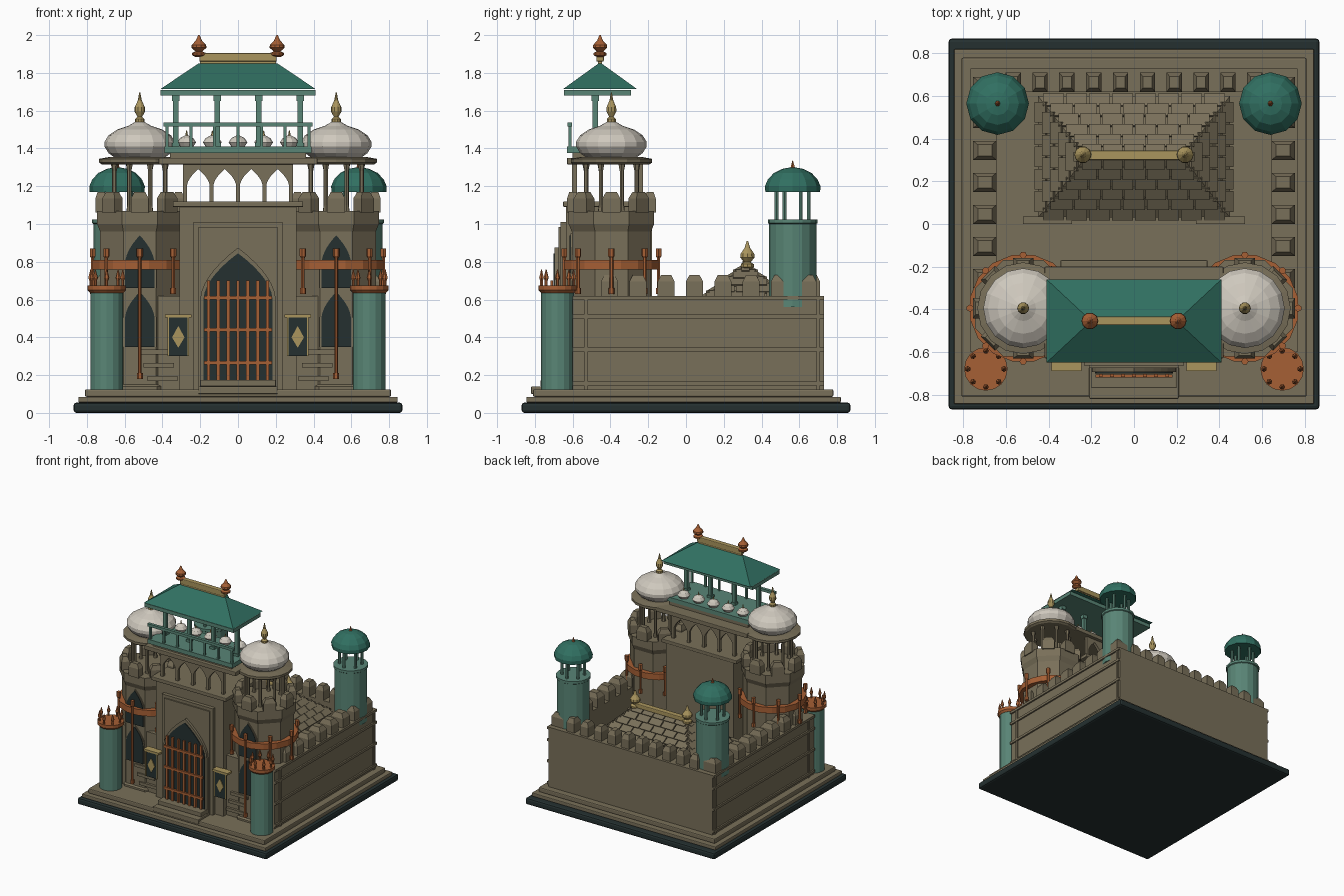
import bpy, bmesh
from math import pi, sin, cos, atan2
from mathutils import Matrix

if "Cube" in bpy.data.objects:
    bpy.data.objects.remove(bpy.data.objects["Cube"], do_unlink=True)


def material(name, r, g, b):
    m = bpy.data.materials.new(name)
    m.use_nodes = True
    m.diffuse_color = (r, g, b, 1)
    bsdf = m.node_tree.nodes["Principled BSDF"]
    bsdf.inputs["Base Color"].default_value = (r, g, b, 1)
    bsdf.inputs["Roughness"].default_value = 0.8
    return m


stone = material("sandstone", .19, .16, .10)
dark = material("dark slate", .018, .03, .03)
teal = material("pale teal", .10, .235, .18)
roof = material("deep teal", .03, .16, .12)
white = material("ivory", .62, .58, .51)
copper = material("copper", .38, .115, .035)
gold = material("old gold", .40, .30, .11)


def finish(name, bm, mat, bevel=0):
    bmesh.ops.recalc_face_normals(bm, faces=bm.faces)
    me = bpy.data.meshes.new(name)
    bm.to_mesh(me)
    bm.free()
    me.materials.append(mat)
    ob = bpy.data.objects.new(name, me)
    bpy.context.collection.objects.link(ob)
    if bevel:
        mod = ob.modifiers.new("bevel", 'BEVEL')
        mod.width, mod.segments = bevel, 2
    return ob


def T(x, y, z):
    return Matrix.Translation((x, y, z))


def R(a, axis='Z'):
    return Matrix.Rotation(a, 4, axis)


# Block standing on its local origin; the top is scaled by tx, ty
def add_block(bm, M, w, d, h, tx=1, ty=1):
    for v in bmesh.ops.create_cube(bm, size=1)["verts"]:
        top = v.co.z > 0
        v.co.x *= w * (tx if top else 1)
        v.co.y *= d * (ty if top else 1)
        v.co.z = h if top else 0
        v.co = M @ v.co


def box(name, mat, x, y, z, bevel=0, tx=1, ty=1):
    bm = bmesh.new()
    M = T((x[0] + x[1]) / 2, (y[0] + y[1]) / 2, z[0])
    add_block(bm, M, x[1] - x[0], y[1] - y[0], z[1] - z[0], tx, ty)
    return finish(name, bm, mat, bevel)


# Merlon with a chamfered cap
def add_merlon(bm, M, w, d, h):
    add_block(bm, M, w, d, h * .68)
    add_block(bm, M @ T(0, 0, h * .68), w, d, h * .32, .6, .6)


# Turned part from (radius, height) pairs
def add_lathe(bm, M, profile, segs=12, phase=0, closed=False):
    rings = [[bm.verts.new(M @ T(r * cos(a), r * sin(a), z).translation)
              for a in [phase + 2 * pi * i / segs for i in range(segs)]] for r, z in profile]
    if closed:
        rings.append(rings[0])
    for a, b in zip(rings, rings[1:]):
        for i in range(segs):
            j = (i + 1) % segs
            bm.faces.new((a[i], a[j], b[j], b[i]))
    if not closed:
        bm.faces.new(rings[0])
        bm.faces.new(rings[-1])


def lathe(name, mat, x, y, profile, segs=12, phase=0, closed=False):
    bm = bmesh.new()
    add_lathe(bm, T(x, y, 0), profile, segs, phase, closed)
    return finish(name, bm, mat)


# Flat outline in x, z pulled along y
def add_prism(bm, pts, y0, y1):
    f = bm.faces.new([bm.verts.new((x, y0, z)) for x, z in pts])
    out = bmesh.ops.extrude_face_region(bm, geom=[f])
    for v in out["geom"]:
        if isinstance(v, bmesh.types.BMVert):
            v.co.y = y1


def pointed(cx, w, zs, z1, n=7):
    half = [(w * (1 - (i / n) ** 1.8), zs + (z1 - zs) * i / n) for i in range(n + 1)]
    return [(cx - x, z) for x, z in half] + [(cx + x, z) for x, z in half[-2::-1]]


def arch_plate(name, mat, cx, w, z0, zs, z1, y0, y1):
    bm = bmesh.new()
    add_prism(bm, [(cx - w, z0)] + pointed(cx, w, zs, z1) + [(cx + w, z0)], y0, y1)
    return finish(name, bm, mat)


def finial(name, mat, x, y, z, h, r):
    shape = [(.5, 0), (.9, .08), (.9, .18), (.45, .25), (1, .42), (.95, .55), (.4, .75), (.1, 1)]
    return lathe(name, mat, x, y, [(r * a, z + h * b) for a, b in shape], 10)


# Stepped base
box("base_slab", dark, (-.87, .87), (-.87, .87), (0, .055), .015)
box("lower_step", stone, (-.845, .845), (-.845, .82), (.055, .085), .006)
box("upper_step", stone, (-.81, .81), (-.81, .78), (.085, .125), .008)
box("gate_step_low", stone, (-.21, .21), (-.82, -.65), (.1, .14), .005)
box("gate_step_high", stone, (-.2, .2), (-.77, -.65), (.14, .175), .005)

# Perimeter walls and battlements
box("back_wall", stone, (-.745, .745), (.62, .73), (.1, .62))
bm = bmesh.new()
for i in range(10):
    add_merlon(bm, T(-.567 + .126 * i, .665, .62), .072, .09, .11)
finish("back_battlement", bm, stone)
for s in (-1, 1):
    xs = sorted((s * .645, s * .755))
    box("side_wall", stone, xs, (-.6, .73), (.1, .62))
    box("front_wall", stone, sorted((s * .25, s * .755)), (-.595, -.5), (.1, .62))
    bm = bmesh.new()
    for i in range(8):
        add_merlon(bm, T(s * .7, -.405 + .15 * i, .62), .11, .09, .11)
    finish("side_battlement", bm, stone)
    bm = bmesh.new()
    for z in (.145, .325, .5, .6):
        add_block(bm, T(s * .755, .065, z), .025, 1.33, .02)
    for y in (-.53, .7):
        add_block(bm, T(s * .755, y, .12), .016, .02, .5)
    finish("side_wall_ribs", bm, stone)
    bm = bmesh.new()
    for i, z in enumerate((.17, .24, .31)):
        add_block(bm, T(s * (.4 + .02 * i), -.6, z), .16, .03, .025)
    finish("stone_courses", bm, stone)

# Courtyard hall with shingled hip roof
box("hall_body", stone, (-.42, .42), (.06, .57), (.12, .57))
box("hall_roof", stone, (-.45, .45), (.03, .6), (.56, .78), 0, .51, .02)
bm = bmesh.new()
for a, e0, e1, l0, l1, n in ((0, .285, 0, .45, .23, 6), (pi, .285, 0, .45, .23, 6),
                             (pi / 2, .45, .23, .285, 0, 6), (-pi / 2, .45, .23, .285, 0, 6)):
    tilt = atan2(.22, e0 - e1)
    for i in range(n):
        t = (i + .5) / n
        half = l0 + (l1 - l0) * t
        count = max(1, round(half / .055))
        w = 2 * half / count
        M = T(0, .315, .56 + .22 * t) @ R(a) @ T(0, e0 + (e1 - e0) * t, 0) @ R(.12 - tilt, 'X')
        for k in range(count):
            add_block(bm, M @ T(-half + w * (k + .5), 0, 0), w * .93, .066, .016)
finish("hall_shingles", bm, stone)
box("hall_ridge", gold, (-.23, .23), (.3, .345), (.775, .81), .006)
for s in (-1, 1):
    finial("hall_finial", gold, s * .24, .325, .76, .15, .04)
    box("hall_porch_wall", stone, sorted((s * .29, s * .52)), (0, .035), (.12, .57))

# Gatehouse with nested portal frames
box("gatehouse", stone, (-.31, .31), (-.635, -.18), (.1, 1.09))
box("gatehouse_cornice", stone, (-.345, .345), (-.65, -.17), (1.09, 1.12), .005)
box("portal_frame", stone, (-.235, .235), (-.665, -.6), (.1, 1.01))
box("portal_panel", stone, (-.21, .21), (-.675, -.6), (.1, .985))
arch_plate("portal_arch_trim", stone, 0, .2, .12, .6, .875, -.695, -.6)
arch_plate("gate_opening", dark, 0, .183, .175, .6, .845, -.702, -.694)
bm = bmesh.new()
for i in range(7):
    add_block(bm, T(-.156 + .052 * i, -.71, .175), .018, .014, .525)
for z in (.255, .43, .6):
    add_block(bm, T(0, -.714, z), .36, .014, .02)
finish("gate_grille", bm, copper)

# Open arcade above the gate
bm = bmesh.new()
for y in (-.59, -.24):
    for i in range(4):
        cx = -.21 + .14 * i
        add_prism(bm, [(cx - .07, 1.32), (cx - .07, 1.2)] + pointed(cx, .06, 1.2, 1.29)
                  + [(cx + .07, 1.2), (cx + .07, 1.32)], y - .012, y + .012)
    for i in range(5):
        add_block(bm, T(-.28 + .14 * i, y, 1.12), .022, .026, .2)
finish("arcade", bm, stone)
box("arcade_slab", stone, (-.42, .42), (-.63, -.2), (1.315, 1.35), .005)

# Roof pavilion
box("pavilion_floor", teal, (-.39, .39), (-.63, -.3), (1.375, 1.41))
box("pavilion_plinth", stone, (-.36, .36), (-.6, -.3), (1.35, 1.375))
bm = bmesh.new()
for x in (-.33, -.11, .11, .33):
    add_block(bm, T(x, -.48, 1.41), .028, .028, .28)
    add_block(bm, T(x, -.48, 1.65), .04, .04, .03)
    add_block(bm, T(x, -.48, 1.41), .04, .04, .02)
finish("pavilion_posts", bm, teal)
bm = bmesh.new()
add_block(bm, T(0, -.615, 1.515), .79, .025, .022)
for i in range(7):
    add_block(bm, T(-.375 + .125 * i, -.615, 1.41), .016, .016, .11)
finish("pavilion_railing", bm, teal)
for i in range(5):
    x = -.272 + .136 * i
    lathe("small_dome", white, x, -.36, [(.035, 1.41), (.05, 1.432), (.035, 1.455), (.006, 1.47)], 10)
    lathe("small_dome_tip", gold, x, -.36, [(.008, 1.465), (.002, 1.495)], 6)
box("pavilion_eave", teal, (-.41, .41), (-.645, -.29), (1.68, 1.71))
box("pavilion_roof", roof, (-.41, .41), (-.65, -.26), (1.715, 1.85), 0, .51, .04)
box("roof_ridge", gold, (-.205, .205), (-.475, -.435), (1.86, 1.905), .006)
box("ridge_saddle", gold, (-.2, .2), (-.465, -.445), (1.835, 1.865))
for s in (-1, 1):
    finial("ridge_finial", copper, s * .207, -.455, 1.885, .115, .04)

for s in (-1, 1):
    # Octagonal gate tower
    x, y = s * .52, -.395
    lathe("gate_tower", stone, x, y, [(.24, .1), (.24, .14), (.227, .15), (.227, .96),
                                      (.245, 1), (.245, 1.07)], 8, pi / 8)
    bm = bmesh.new()
    for i in range(8):
        add_merlon(bm, T(x, y, 1.06) @ R(i * pi / 4) @ T(0, .205, 0), .095, .06, .11)
    finish("tower_battlement", bm, stone)
    for z0, zs, z1 in ((.35, .5, .64), (.66, .79, .94)):
        arch_plate("window_trim", stone, x, .088, z0, zs, z1 + .01, -.612, -.6)
        arch_plate("window", dark, x, .078, z0, zs, z1, -.617, -.61)

    # Copper gallery ring with hanging spikes
    lathe("gallery_ring", copper, x, y, [(.21, .76), (.255, .76), (.255, .81), (.21, .81)], 16, pi / 16, True)
    bm = bmesh.new()
    for i in range(8):
        M = T(x, y, 0) @ R(i * pi / 4) @ T(0, .25, 0)
        drop = .18 if i == 4 else .63
        add_lathe(bm, M, [(.01, drop), (.01, .82), (.017, .83), (.017, .87)], 6)
        add_lathe(bm, M, [(.016, drop), (.016, drop + .03)], 6)
    finish("gallery_posts", bm, copper)

    # Open lantern and ivory dome
    bm = bmesh.new()
    for i in range(8):
        add_lathe(bm, T(x, y, 0) @ R((i + .5) * pi / 4) @ T(0, .145, 0),
                  [(.018, 1.06), (.012, 1.1), (.012, 1.28), (.02, 1.32)], 6)
    finish("lantern_columns", bm, stone)
    lathe("lantern_disc", stone, x, y, [(.2, 1.315), (.215, 1.325), (.215, 1.345), (.16, 1.355)], 16)
    lathe("ivory_dome", white, x, y, [(.13, 1.35), (.165, 1.375), (.187, 1.41), (.187, 1.435), (.165, 1.47),
                                      (.12, 1.5), (.06, 1.52), (.025, 1.54)], 16)
    finial("dome_finial", gold, x, y, 1.525, .17, .028)

    # Front corner pillar with copper crown
    px, py = s * .695, -.68
    lathe("corner_pillar", teal, px, py, [(.087, .12), (.087, .645)], 16)
    lathe("pillar_cap", copper, px, py, [(.088, .635), (.102, .65), (.102, .675)], 16)
    bm = bmesh.new()
    for i in range(8):
        add_lathe(bm, T(px, py, 0) @ R(i * pi / 4) @ T(0, .085, 0),
                  [(.008, .67), (.008, .7), (.014, .715), (.002, .76)], 6)
    finish("pillar_spikes", bm, copper)

    # Rear domed turret
    rx, ry = s * .64, .565
    lathe("rear_turret", teal, rx, ry, [(.125, .56), (.125, 1.0), (.132, 1.005), (.132, 1.025)], 16)
    bm = bmesh.new()
    for i in range(6):
        add_lathe(bm, T(rx, ry, 0) @ R(i * pi / 3) @ T(0, .085, 0), [(.012, 1.02), (.012, 1.18)], 6)
    finish("turret_columns", bm, teal)
    lathe("turret_dome", roof, rx, ry, [(.145, 1.17), (.147, 1.2), (.132, 1.235), (.1, 1.27),
                                        (.055, 1.292), (.01, 1.3)], 12)
    lathe("turret_tip", copper, rx, ry, [(.014, 1.295), (.01, 1.31), (.002, 1.335)], 6)

    # Hanging banner with a diamond
    bx = s * .316
    box("banner", dark, (bx - .055, bx + .055), (-.685, -.677), (.3, .51))
    box("banner_rod", gold, (bx - .07, bx + .07), (-.69, -.63), (.505, .522))
    for e in (-1, 1):
        box("banner_edge", gold, (bx + e * .052 - .004, bx + e * .052 + .004), (-.688, -.68), (.3, .51))
    bm = bmesh.new()
    add_prism(bm, [(bx, .345), (bx + .033, .4), (bx, .46), (bx - .033, .4)], -.69, -.683)
    finish("banner_diamond", bm, gold)
